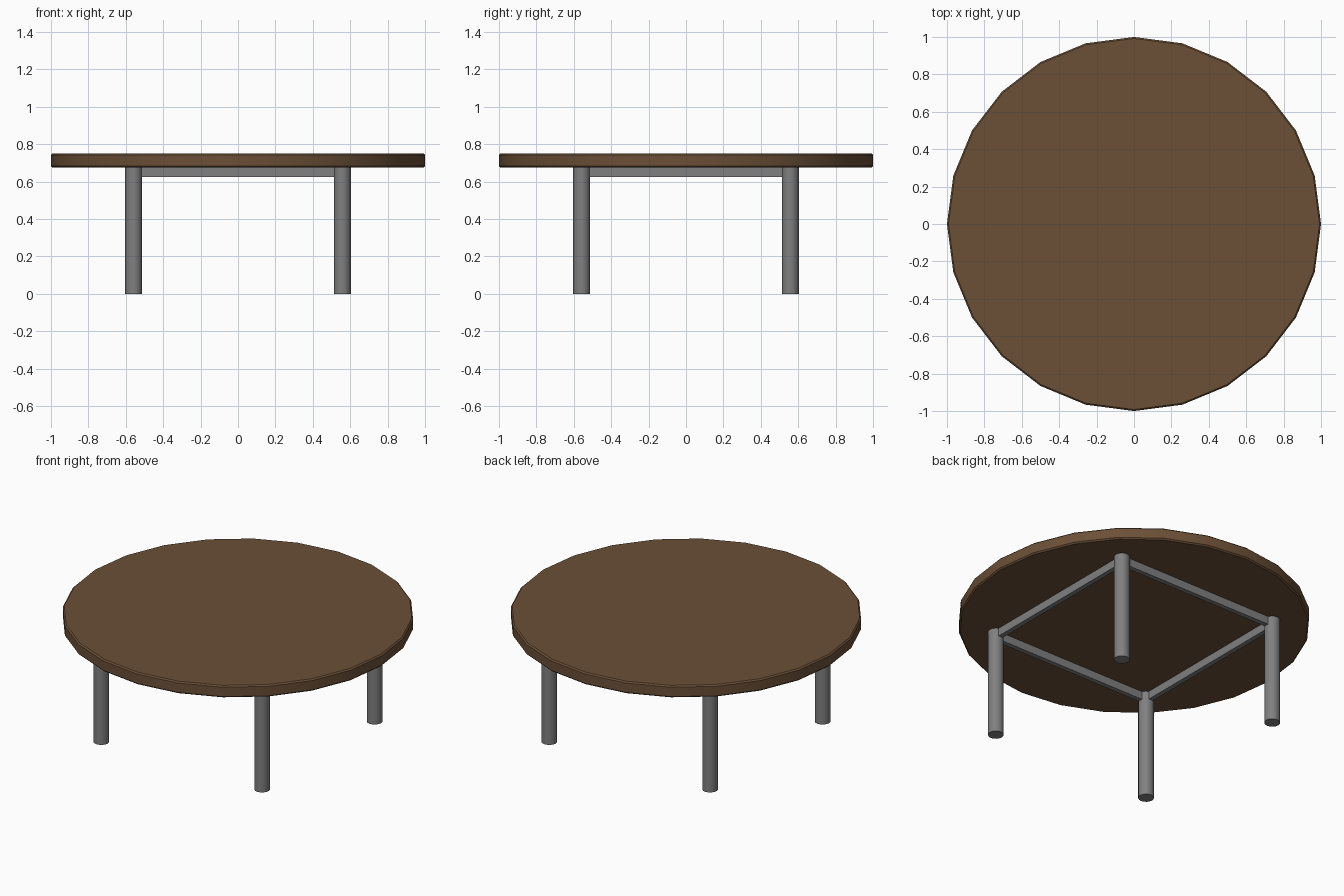
import bpy, math

if "Cube" in bpy.data.objects:
    bpy.data.objects.remove(bpy.data.objects["Cube"])

def material(name, rgb):
    m = bpy.data.materials.new(name)
    m.diffuse_color = (*rgb, 1)
    m.use_nodes = True
    m.node_tree.nodes["Principled BSDF"].inputs["Base Color"].default_value = m.diffuse_color
    return m

wood = material("brown wood", (0.147, 0.079, 0.038))
metal = material("grey metal", (0.216, 0.216, 0.216))

TOP, UNDER, LEG = 0.75, 0.675, 0.558   # heights and leg offset

def finish(name, mat, smooth=True):
    ob = bpy.context.object
    ob.name = name
    ob.data.materials.append(mat)
    if smooth:
        bpy.ops.object.shade_smooth_by_angle(angle=math.radians(30))
    return ob

# Round tabletop with a narrow chamfer on both rims
bpy.ops.mesh.primitive_cylinder_add(vertices=24, radius=1, depth=TOP - UNDER,
                                    location=(0, 0, (TOP + UNDER) / 2))
top = finish("tabletop", wood)
bevel = top.modifiers.new("rim chamfer", 'BEVEL')
bevel.width = 0.008
bevel.segments = 1
bevel.limit_method = 'ANGLE'
bevel.angle_limit = math.radians(40)

# Four round legs
for sx in (-1, 1):
    for sy in (-1, 1):
        bpy.ops.mesh.primitive_cylinder_add(vertices=16, radius=0.045, depth=UNDER,
                                            location=(sx * LEG, sy * LEG, UNDER / 2))
        finish("leg", metal)

# Four rails joining the legs under the top
for i in range(4):
    a = i * math.pi / 2
    bpy.ops.mesh.primitive_cube_add(size=1, location=(LEG * math.sin(a), -LEG * math.cos(a), UNDER - 0.025),
                                    rotation=(0, 0, a))
    rail = finish("rail", metal, smooth=False)
    rail.scale = (2 * LEG - 0.06, 0.03, 0.05)
